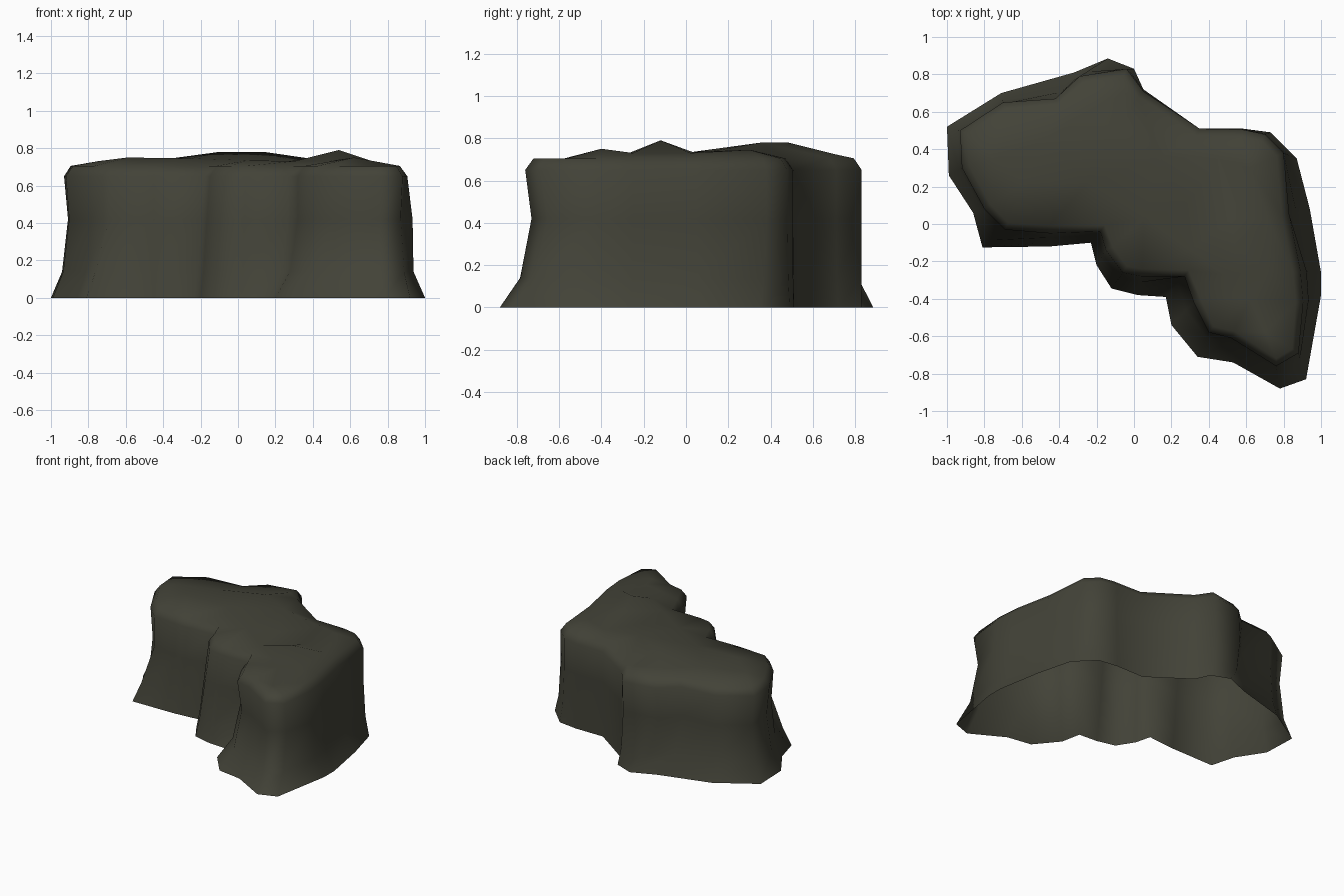
import bpy, bmesh
from mathutils import Vector
from mathutils.geometry import delaunay_2d_cdt

if "Cube" in bpy.data.objects:
    bpy.data.objects.remove(bpy.data.objects["Cube"])

# Footprint on the ground and matching rim outline near the top (clockwise)
foot = [(-1, .52), (-.71, .70), (-.32, .81), (-.14, .885), (0, .83), (.05, .72), (.35, .51),
        (.58, .51), (.73, .49), (.87, .35), (.94, .08), (1, -.26), (1, -.38), (.92, -.83),
        (.78, -.88), (.53, -.74), (.34, -.71), (.20, -.54), (.17, -.39), (.02, -.38),
        (-.12, -.345), (-.20, -.22), (-.23, -.10), (-.45, -.12), (-.81, -.125), (-.86, .06), (-.99, .26)]
rim = [(-.93, .50), (-.70, .65), (-.42, .67), (-.29, .79), (-.04, .83), (.05, .71), (.35, .51),
       (.58, .505), (.70, .48), (.80, .38), (.83, .05), (.89, -.25), (.905, -.42), (.88, -.69),
       (.76, -.76), (.52, -.61), (.40, -.58), (.32, -.42), (.27, -.28), (.04, -.28),
       (-.06, -.26), (-.15, -.14), (-.18, -.04), (-.45, -.05), (-.69, -.03), (-.80, .08), (-.92, .30)]
# Wall rings, with the foot-to-rim blend at the two middle heights for each side
heights = (0, .14, .42, .65)
sides = [(range(0, 1), .85, 1.3), (range(1, 5), .75, 1.15), (range(11, 13), .65, .7),
         (range(13, 17), .8, 1.25), (range(19, 24), .3, .68), (range(24, 25), .4, 1.0),
         (range(25, 27), .8, 1.25)]
# High and low spots on the top
knolls = [(.54, -.12, .79), (-.10, .48, .78), (.14, .36, .78), (-.05, .70, .725), (-.59, .22, .75),
          (-.47, .45, .73), (.28, .10, .735), (.62, .30, .745), (.30, -.14, .73), (.62, -.40, .75),
          (-.25, .22, .745), (.05, .03, .735), (.45, .35, .735), (-.75, .35, .73), (.70, -.58, .70),
          (.52, .03, .735), (.72, .02, .73), (.48, -.27, .73), (.72, -.25, .73), (-.22, .62, .72)]

bm = bmesh.new()
n = len(foot)


def wall_point(i, level):
    low, mid = next(((a, b) for r, a, b in sides if i in r), (.65, 1.0))
    t = (0, low, mid, 1)[level]
    p = Vector(foot[i]) + (Vector(rim[i]) - Vector(foot[i])) * t
    return bm.verts.new((*p, heights[level]))


def inset(i, d):
    a, b, c = Vector(rim[i - 1]), Vector(rim[i]), Vector(rim[(i + 1) % n])
    t = ((b - a).normalized() + (c - b).normalized()).normalized()
    return b + Vector((t.y, -t.x)) * d


# Rock walls, open underneath
rings = [[wall_point(i, k) for i in range(n)] for k in range(4)]
edge = [inset(i, .04) for i in range(n)]
rings.append([bm.verts.new((*p, .705)) for p in edge])
for lo, hi in zip(rings, rings[1:]):
    for i in range(n):
        j = (i + 1) % n
        bm.faces.new((lo[j], lo[i], hi[i], hi[j]))

# Uneven top surface spanning the rim
pts = edge + [Vector(k[:2]) for k in knolls]
out, _, faces, origin, _, _ = delaunay_2d_cdt(
    pts, [(i, (i + 1) % n) for i in range(n)], [], 1, 1e-5)
top = []
for p, src in zip(out, origin):
    k = src[0] if src else None
    if k is None:
        top.append(bm.verts.new((p.x, p.y, .72)))
    elif k < n:
        top.append(rings[-1][k])
    else:
        top.append(bm.verts.new((p.x, p.y, knolls[k - n][2])))
for f in faces:
    bm.faces.new([top[i] for i in f])

for f in bm.faces:
    f.smooth = True
bm.normal_update()
mesh = bpy.data.meshes.new("rock_ledge")
bm.to_mesh(mesh)
bm.free()
rock = bpy.data.objects.new("rock_ledge", mesh)
bpy.context.collection.objects.link(rock)

mat = bpy.data.materials.new("dark olive stone")
mat.diffuse_color = (.055, .055, .039, 1)
mat.use_nodes = True
mat.node_tree.nodes["Principled BSDF"].inputs["Base Color"].default_value = mat.diffuse_color
mesh.materials.append(mat)
